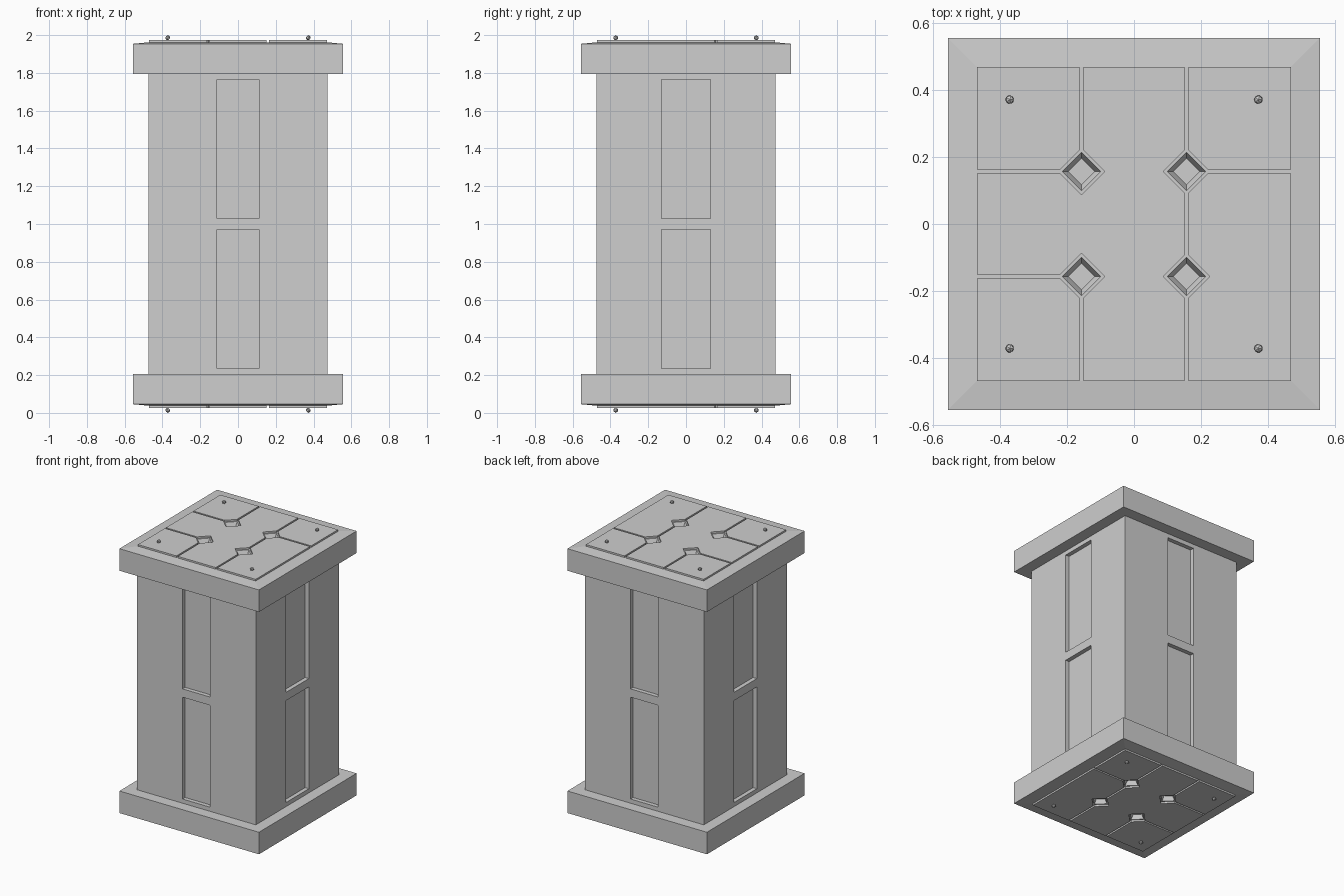
import bpy, bmesh

cube = bpy.data.objects.get("Cube")
if cube:
    bpy.data.objects.remove(cube, do_unlink=True)

# Single plain stone colour
stone = bpy.data.materials.new("grey_stone")
stone.use_nodes = True
colour = (0.62, 0.62, 0.62, 1)
stone.diffuse_color = colour
stone.node_tree.nodes["Principled BSDF"].inputs["Base Color"].default_value = colour


def finish(name, bm):
    bmesh.ops.recalc_face_normals(bm, faces=bm.faces)
    mesh = bpy.data.meshes.new(name)
    bm.to_mesh(mesh)
    bm.free()
    mesh.materials.append(stone)
    obj = bpy.data.objects.new(name, mesh)
    bpy.context.collection.objects.link(obj)
    return obj


def square(r):
    return [(-r, -r), (r, -r), (r, r), (-r, r)]


def diamond(r, x, y):
    return [(x, y - r), (x + r, y), (x, y + r), (x - r, y)]


def loft(bm, rings):
    """Closed solid through a stack of (outline, height) rings."""
    loops = [[bm.verts.new((x, y, z)) for x, y in pts] for pts, z in rings]
    for a, b in zip(loops, loops[1:]):
        for i in range(len(a)):
            j = (i + 1) % len(a)
            bm.faces.new((a[i], a[j], b[j], b[i]))
    bm.faces.new(loops[0][::-1])
    bm.faces.new(loops[-1])


def box(bm, x, y, z0, z1, cx=0, cy=0):
    pts = [(cx + sx * x, cy + sy * y) for sx, sy in square(1)]
    loft(bm, [(pts, z0), (pts, z1)])


def cut(obj, bm):
    """Subtract the cutter from the object and discard it."""
    cutter = finish("cutter", bm)
    cutter.hide_render = True
    mod = obj.modifiers.new("cut", 'BOOLEAN')
    mod.operation, mod.solver, mod.object = 'DIFFERENCE', 'EXACT', cutter
    bpy.context.view_layer.objects.active = obj
    bpy.ops.object.modifier_apply(modifier=mod.name)
    bpy.data.objects.remove(cutter, do_unlink=True)


def flipped_copy(obj, name):
    """Mirror a top part to the underside."""
    bm = bmesh.new()
    bm.from_mesh(obj.data)
    for v in bm.verts:
        v.co.z = 2 - v.co.z
    bmesh.ops.reverse_faces(bm, faces=bm.faces)
    mesh = obj.data.copy()
    bm.to_mesh(mesh)
    bm.free()
    copy = bpy.data.objects.new(name, mesh)
    bpy.context.collection.objects.link(copy)


# Column shaft with two sunken panels on every side
W, DEPTH = 0.475, 0.03
bm = bmesh.new()
box(bm, W, W, 0.2, 1.8)
shaft = finish("column_shaft", bm)
bm = bmesh.new()
for z0, z1 in ((0.235, 0.97), (1.03, 1.765)):
    for s in (-1, 1):
        box(bm, 0.11, DEPTH, z0, z1, cy=s * W)
        box(bm, DEPTH, 0.13, z0, z1, cx=s * W)
cut(shaft, bm)

# Cap slab: shallow sloped border with four diamond pits
E, C, R, G = 0.47, 0.157, 0.07, 0.006
BASE, TOP, PIT = 1.962, 1.974, 0.03
bm = bmesh.new()
loft(bm, [(square(0.557), 1.795), (square(0.557), 1.954), (square(E), BASE)])
cap = finish("top_cap", bm)
bm = bmesh.new()
for x, y in square(C):
    loft(bm, [(diamond(0.04, x, y), BASE - PIT), (diamond(0.064, x, y), BASE + PIT / 3)])
cut(cap, bm)

# Raised bevelled panels, outlined around the grooves and pits
i, o = C - G, C + G              # groove sides nearer to and further from the centre
n, f = C - R + G, C + R - G      # where grooves meet the pits
corner = [(-E, E), (-E, o), (-f, o), (-o, f), (-o, E)]
half = [(-i, E), (-i, f), (R - C, C), (-C, C - R), (-f, i), (-E, i)]
middle = half + [(x, -y) for x, y in reversed(half)] + [
    (i, -E), (i, -f), (C - R, -C), (i, -n), (i, n), (C - R, C), (i, f), (i, E)]
side = [(o, -E), (E, -E), (E, i), (f, i), (o, n), (o, -n), (C + R, -C), (o, -f)]
panels = {
    "back_right_panel": corner,
    "front_right_panel": [(x, -y) for x, y in reversed(corner)],
    "back_left_panel": [(-x, y) for x, y in reversed(corner)],
    "middle_panel": middle,
    "left_panel": side,
}
top_parts = [cap]
for name, outline in panels.items():
    bm = bmesh.new()
    face = bm.faces.new([bm.verts.new((x, y, BASE)) for x, y in outline])
    bmesh.ops.inset_region(bm, faces=[face], thickness=0.013,
                           use_boundary=True, use_even_offset=True)
    for v in face.verts:
        v.co.z = TOP
    bmesh.ops.recalc_face_normals(bm, faces=bm.faces)
    if face.normal.z < 0:
        bmesh.ops.reverse_faces(bm, faces=bm.faces)
    mesh = bpy.data.meshes.new(name)
    bm.to_mesh(mesh)
    bm.free()
    mesh.materials.append(stone)
    panel = bpy.data.objects.new("top_" + name, mesh)
    bpy.context.collection.objects.link(panel)
    top_parts.append(panel)

# Small faceted studs at the corners
bm = bmesh.new()
for x, y in square(0.372):
    ball = bmesh.ops.create_icosphere(bm, subdivisions=1, radius=0.014)
    bmesh.ops.translate(bm, verts=ball["verts"], vec=(x, y, 1.986))
top_parts.append(finish("top_studs", bm))

# Same details on the underside
for part in top_parts:
    flipped_copy(part, part.name.replace("top", "bottom"))
